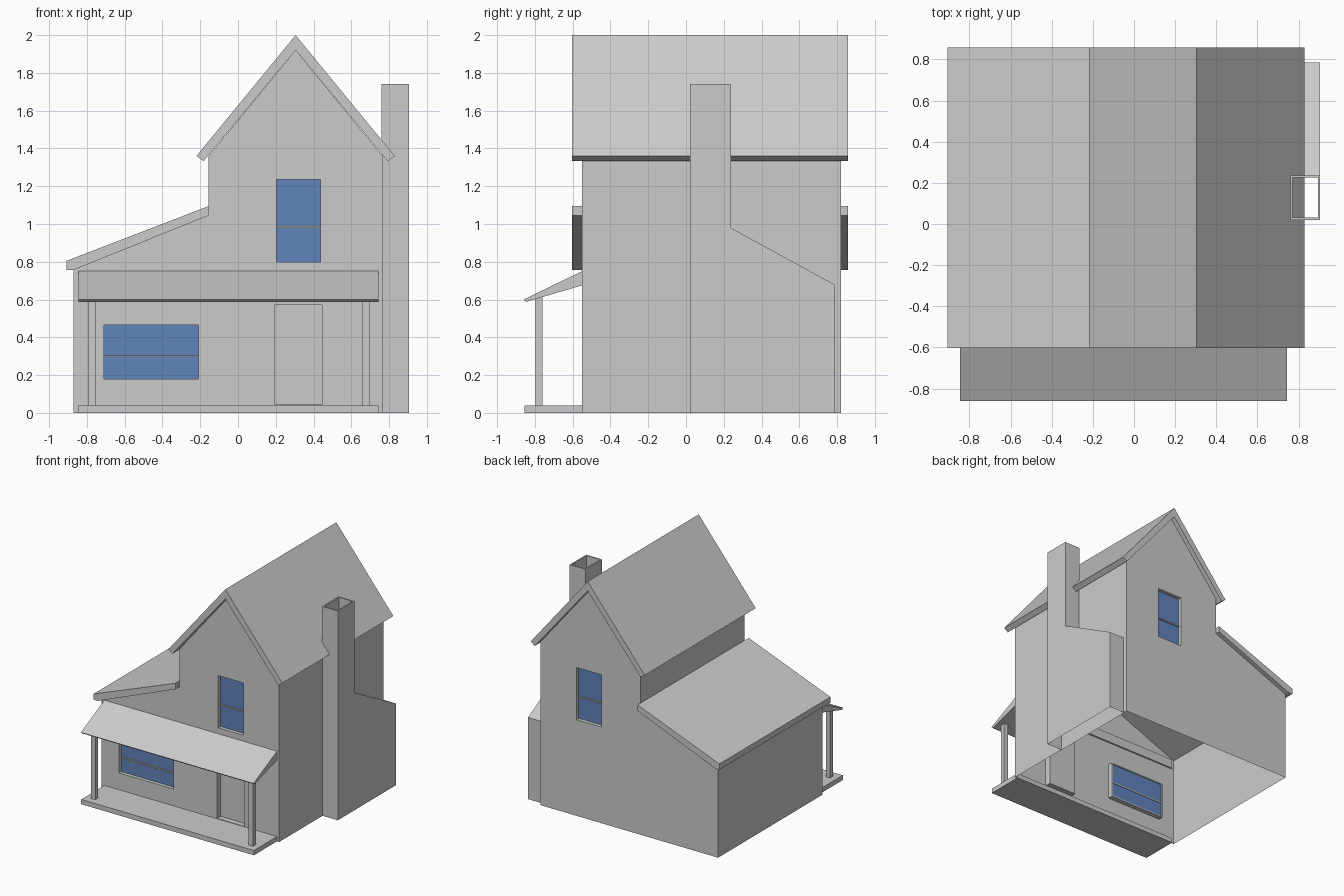
import bpy, bmesh
from mathutils import Vector

if "Cube" in bpy.data.objects:
    bpy.data.objects.remove(bpy.data.objects["Cube"])

FRONT, BACK = -0.55, 0.82


def finish(name, bm, mat=None):
    me = bpy.data.meshes.new(name)
    bm.to_mesh(me)
    bm.free()
    ob = bpy.data.objects.new(name, me)
    bpy.context.collection.objects.link(ob)
    if mat:
        me.materials.append(mat)
    return ob


def add_box(bm, x0, x1, y0, y1, z0, z1):
    vs = bmesh.ops.create_cube(bm, size=1)["verts"]
    for v in vs:
        v.co = Vector((x1 if v.co.x > 0 else x0,
                       y1 if v.co.y > 0 else y0,
                       z1 if v.co.z > 0 else z0))


def box(name, *dims, mat=None):
    bm = bmesh.new()
    add_box(bm, *dims)
    return finish(name, bm, mat)


def prism_bm(pts, axis, lo, hi):
    """Extrude an (a, z) profile along x or y."""
    bm = bmesh.new()

    def place(a, z, d):
        return (d, a, z) if axis == "x" else (a, d, z)
    A = [bm.verts.new(place(a, z, lo)) for a, z in pts]
    B = [bm.verts.new(place(a, z, hi)) for a, z in pts]
    n = len(pts)
    bm.faces.new(A)
    bm.faces.new(B)
    for i in range(n):
        j = (i + 1) % n
        bm.faces.new((A[i], A[j], B[j], B[i]))
    bmesh.ops.recalc_face_normals(bm, faces=bm.faces)
    return bm


def rect(x0, x1, z0, z1):
    return [(x0, z0), (x1, z0), (x1, z1), (x0, z1)]


def gable_wall(name, loops, y, facing):
    """Single-sided wall: outline first, then openings."""
    bm = bmesh.new()
    edges = []
    for loop in loops:
        vs = [bm.verts.new((x, y, z)) for x, z in loop]
        edges += [bm.edges.new((vs[i], vs[i - 1])) for i in range(len(vs))]
    bmesh.ops.triangle_fill(bm, use_beauty=True, edges=edges, normal=(0, facing, 0))
    bm.normal_update()
    wrong = [f for f in bm.faces if f.normal.y * facing < 0]
    if wrong:
        bmesh.ops.reverse_faces(bm, faces=wrong)
    return finish(name, bm)


def frame(name, x0, x1, z0, z1, y, inward, depth, t, bar=None):
    ya, yb = sorted((y, y + inward * depth))
    bm = bmesh.new()
    add_box(bm, x0, x0 + t, ya, yb, z0, z1)
    add_box(bm, x1 - t, x1, ya, yb, z0, z1)
    add_box(bm, x0 + t, x1 - t, ya, yb, z0, z0 + t)
    add_box(bm, x0 + t, x1 - t, ya, yb, z1 - t, z1)
    if bar:
        yc, yd = sorted((y + inward * 0.02, y + inward * depth))
        add_box(bm, x0 + t, x1 - t, yc, yd, bar - 0.005, bar + 0.005)
    finish(name, bm)


def window(name, x0, x1, z0, z1, bar, y, inward):
    frame(name + "_frame", x0, x1, z0, z1, y, inward, 0.04, 0.01, bar)
    ya, yb = sorted((y + inward * 0.03, y + inward * 0.035))
    box(name + "_glass", x0 + .01, x1 - .01, ya, yb, z0 + .01, z1 - .01, mat=glass)


glass = bpy.data.materials.new("glass_blue")
glass.diffuse_color = (0.12, 0.23, 0.5, 1)
glass.use_nodes = True
glass.node_tree.nodes["Principled BSDF"].inputs["Base Color"].default_value = glass.diffuse_color

# Walls: open-bottomed shell with openings
outline = [(-.87, 0), (.765, 0), (.765, 1.36), (.305, 1.92),
           (-.155, 1.36), (-.155, 1.07), (-.87, .77)]
upper = (.193, .446, .79, 1.245)
lower = (-.72, -.2, .17, .475)
door = (.19, .45, .04, .575)
gable_wall("front_wall", [outline, rect(*upper), rect(*lower), rect(*door)], FRONT, -1)
gable_wall("back_wall", [outline, rect(*upper)], BACK, 1)
for name, x, z0, z1, s in (("right_wall", .765, 0, 1.36, 1),
                           ("left_wall", -.87, 0, .77, -1),
                           ("upper_left_wall", -.155, 1.05, 1.36, -1)):
    bm = bmesh.new()
    q = [(FRONT, z0), (BACK, z0), (BACK, z1), (FRONT, z1)][::s]
    bm.faces.new([bm.verts.new((x, y, z)) for y, z in q])
    finish(name, bm)

# Windows and door
window("front_upper_window", *upper, .985, FRONT, 1)
window("back_upper_window", *upper, .985, BACK, -1)
window("front_lower_window", *lower, .30, FRONT, 1)
frame("door_frame", *door, FRONT, 1, 0.05, 0.004)
box("door", .19, .45, FRONT + .045, FRONT + .055, .04, .575)

# Roofs
finish("main_roof", prism_bm([(.305, 2.0), (.83, 1.36), (.792, 1.333), (.305, 1.92),
                              (-.182, 1.333), (-.22, 1.36)], "y", -.603, .858))
finish("side_roof", prism_bm([(-.908, .805), (-.155, 1.095), (-.155, 1.045),
                              (-.87, .757), (-.908, .757)], "y", -.603, .858))

# Porch
finish("porch_roof", prism_bm([(-.86, .60), (-.54, .755), (-.54, .678),
                               (-.847, .588)], "x", -.845, .745))
box("porch_floor", -.845, .745, -.855, -.54, 0, .04)
for side, x in (("left", -.775), ("right", .677)):
    box(side + "_porch_post", x - .02, x + .02, -.798, -.76, 0, .612)

# Chimney: shouldered stack with hollow top and open base
bm = prism_bm([(.02, 0), (.785, 0), (.785, .68), (.237, .98),
               (.237, 1.742), (.02, 1.742)], "x", .76, .905)
base = [f for f in bm.faces if f.normal.z < -.9]
bmesh.ops.delete(bm, geom=base, context="FACES_ONLY")
top = [f for f in bm.faces if f.normal.z > .9]
bmesh.ops.inset_individual(bm, faces=top, thickness=.016)
ext = bmesh.ops.extrude_face_region(bm, geom=top)["geom"]
bmesh.ops.translate(bm, vec=(0, 0, -.4), verts=[g for g in ext if isinstance(g, bmesh.types.BMVert)])
flue = [g for g in ext if isinstance(g, bmesh.types.BMFace)]
flue += [f for f in top if f.is_valid]
bmesh.ops.delete(bm, geom=flue, context="FACES_ONLY")
finish("chimney", bm)
